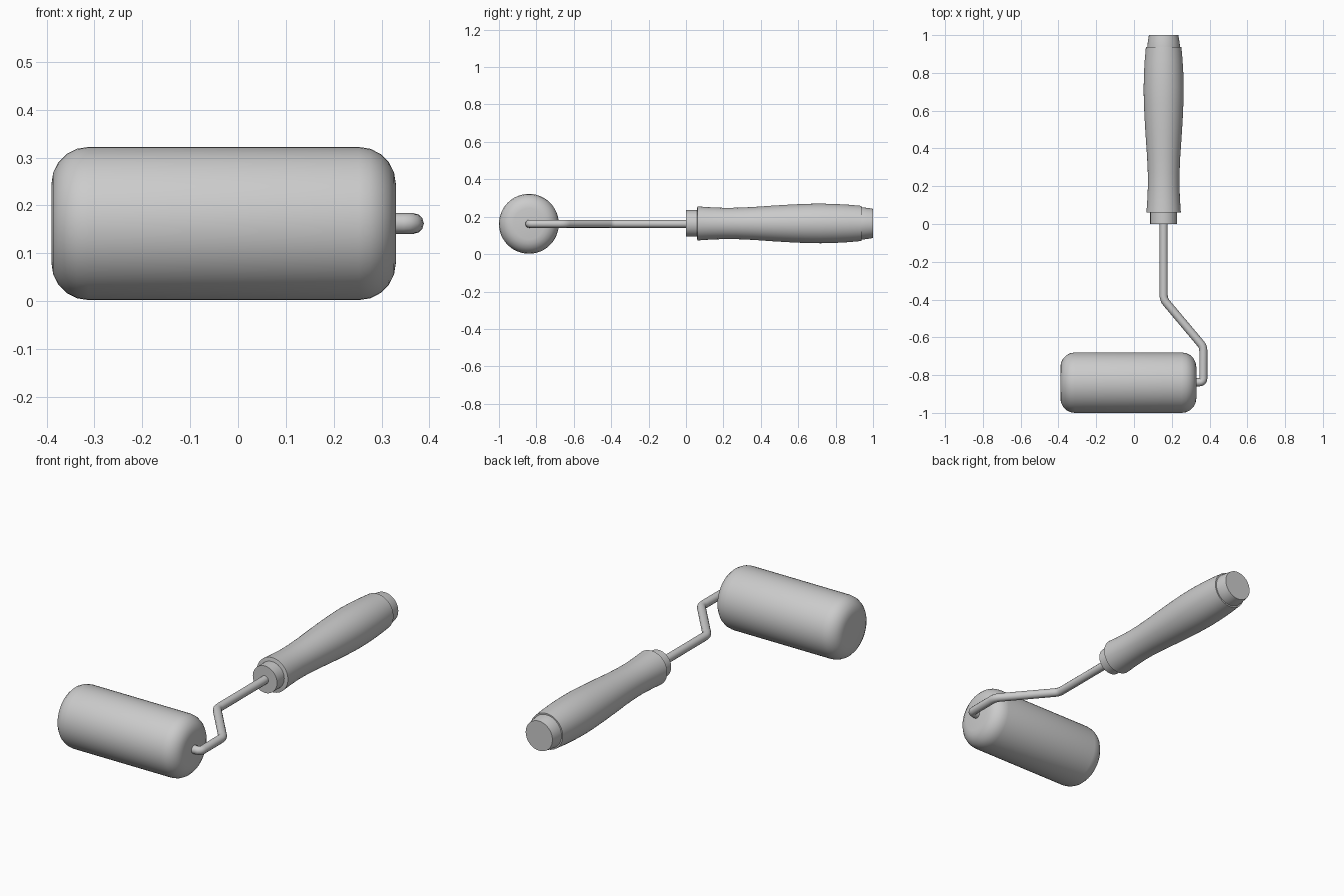
import bpy
import math
from mathutils import Matrix, Vector

old = bpy.data.objects.get("Cube")
if old:
    bpy.data.objects.remove(old, do_unlink=True)

AXLE_Z = 0.162
HANDLE_X = 0.157

grey = bpy.data.materials.new("light grey")
grey.use_nodes = True
grey.diffuse_color = (0.6, 0.6, 0.6, 1)
grey.node_tree.nodes["Principled BSDF"].inputs["Base Color"].default_value = grey.diffuse_color


def add_object(name, data):
    obj = bpy.data.objects.new(name, data)
    bpy.context.collection.objects.link(obj)
    data.materials.append(grey)
    return obj


def smooth(obj, degrees=40):
    bpy.ops.object.select_all(action="DESELECT")
    obj.select_set(True)
    bpy.context.view_layer.objects.active = obj
    bpy.ops.object.shade_smooth_by_angle(angle=math.radians(degrees))


def lathe(name, profile, origin, axis, sides=48):
    """Capped solid of revolution; profile holds (distance along axis, radius)."""
    turn = Vector((0, 0, 1)).rotation_difference(Vector(axis)).to_matrix().to_4x4()
    place = Matrix.Translation(origin) @ turn
    angles = [math.tau * i / sides for i in range(sides)]
    verts = [place @ Vector((r * math.cos(a), r * math.sin(a), d))
             for d, r in profile for a in angles]
    faces = [(k * sides + i, k * sides + (i + 1) % sides,
              (k + 1) * sides + (i + 1) % sides, (k + 1) * sides + i)
             for k in range(len(profile) - 1) for i in range(sides)]
    faces.append(tuple(reversed(range(sides))))
    faces.append(tuple(range((len(profile) - 1) * sides, len(profile) * sides)))
    mesh = bpy.data.meshes.new(name)
    mesh.from_pydata(verts, [], faces)
    obj = add_object(name, mesh)
    smooth(obj)
    return obj


# Roller sleeve with rounded rims
radius, round_r, length, steps = 0.16, 0.077, 0.72, 5
rim = [(round_r * (1 - math.cos(t)), radius - round_r * (1 - math.sin(t)))
       for t in (math.pi / 2 * i / steps for i in range(steps + 1))]
sleeve = rim + [(length - d, r) for d, r in reversed(rim)]
lathe("roller_sleeve", sleeve, (-0.39, -0.84, AXLE_Z), (1, 0, 0))

# Handle: collar, contoured grip and end cap
base = (HANDLE_X, 0, AXLE_Z + 0.002)
lathe("handle_collar", [(0, 0.071), (0.08, 0.071)], base, (0, 1, 0))
grip = [(0.06, 0.085), (0.062, 0.091), (0.12, 0.087), (0.2, 0.0835), (0.27, 0.084),
        (0.36, 0.088), (0.46, 0.095), (0.56, 0.101), (0.65, 0.105), (0.72, 0.106),
        (0.8, 0.104), (0.87, 0.100), (0.937, 0.094)]
lathe("handle_grip", grip, base, (0, 1, 0))
lathe("handle_cap", [(0.9, 0.087), (0.937, 0.087), (0.97, 0.083), (1, 0.078)], base, (0, 1, 0))

# Bent wire frame with softened corners
corners = [Vector(p) for p in ((HANDLE_X, 0.04, AXLE_Z), (HANDLE_X, -0.4, AXLE_Z),
                               (0.367, -0.65, AXLE_Z), (0.367, -0.838, AXLE_Z),
                               (0.25, -0.838, AXLE_Z))]
path = [corners[0]]
for before, corner, after in zip(corners, corners[1:], corners[2:]):
    start = corner + (before - corner).normalized() * 0.022
    end = corner + (after - corner).normalized() * 0.022
    for t in (0, 0.25, 0.5, 0.75, 1):
        path.append(start.lerp(corner, t).lerp(corner.lerp(end, t), t))
path.append(corners[-1])

curve = bpy.data.curves.new("wire_frame", "CURVE")
curve.dimensions = "3D"
curve.bevel_depth = 0.0215
curve.bevel_resolution = 4
curve.use_fill_caps = True
spline = curve.splines.new("POLY")
spline.points.add(len(path) - 1)
for point, co in zip(spline.points, path):
    point.co = (*co, 1)
wire = add_object("wire_frame", curve)
bpy.ops.object.select_all(action="DESELECT")
wire.select_set(True)
bpy.context.view_layer.objects.active = wire
bpy.ops.object.convert(target="MESH")
smooth(bpy.context.object)
